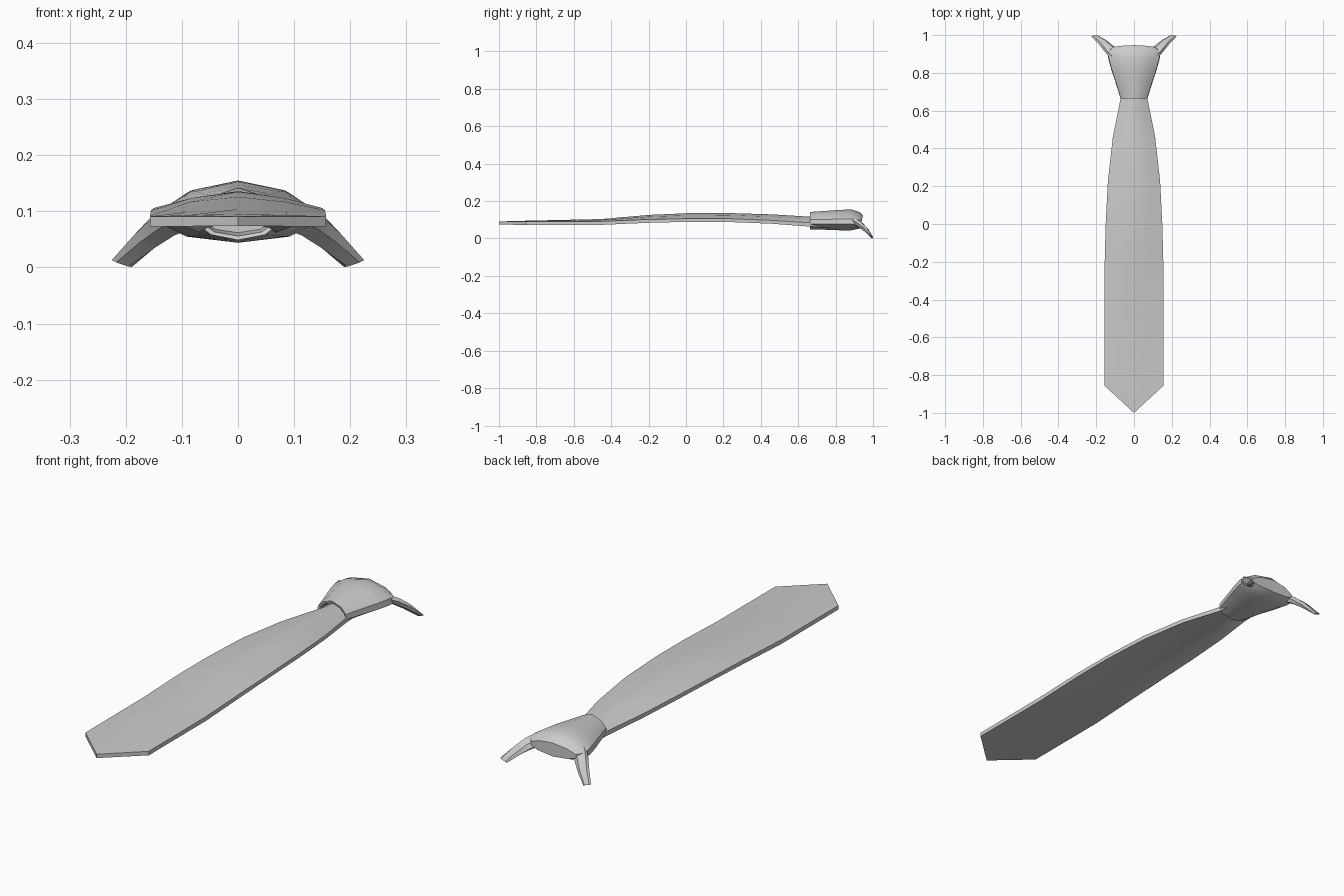
import bpy, bmesh, math
from mathutils import Vector


def loft(name, rings, angle=35):
    """Skin a list of equal-length closed rings and cap both ends."""
    bm = bmesh.new()
    rows = [[bm.verts.new(p) for p in r] for r in rings]
    n = len(rows[0])
    for a, b in zip(rows, rows[1:]):
        for i in range(n):
            j = (i + 1) % n
            bm.faces.new((a[i], a[j], b[j], b[i]))
    bm.faces.new(rows[0])
    bm.faces.new(rows[-1])
    bmesh.ops.remove_doubles(bm, verts=bm.verts, dist=0.0005)
    bmesh.ops.recalc_face_normals(bm, faces=bm.faces)
    me = bpy.data.meshes.new(name)
    bm.to_mesh(me)
    bm.free()
    ob = bpy.data.objects.new(name, me)
    bpy.context.collection.objects.link(ob)
    bpy.context.view_layer.objects.active = ob
    ob.select_set(True)
    bpy.ops.object.shade_smooth_by_angle(angle=math.radians(angle))
    ob.select_set(False)
    return ob


# Blade: crowned strip with a hollow underside
def blade_ring(y, hw, edge_top, mid_top, edge_low, mid_low):
    fs = [-1, -0.55, 0, 0.55, 1]
    top = [(f * hw, y, mid_top + (edge_top - mid_top) * abs(f) ** 1.6) for f in fs]
    low = [(f * hw, y, mid_low + (edge_low - mid_low) * abs(f) ** 1.6) for f in fs]
    return top + low[::-1]


blade = [
    (-1.00, 0.000, 0.091, 0.091, 0.074, 0.074),
    (-0.855, 0.157, 0.091, 0.095, 0.073, 0.077),
    (-0.45, 0.157, 0.092, 0.104, 0.073, 0.086),
    (-0.20, 0.155, 0.102, 0.126, 0.084, 0.107),
    (0.00, 0.150, 0.106, 0.135, 0.089, 0.116),
    (0.23, 0.138, 0.106, 0.136, 0.088, 0.116),
    (0.46, 0.112, 0.097, 0.129, 0.079, 0.106),
    (0.67, 0.070, 0.084, 0.116, 0.063, 0.088),
    (0.74, 0.066, 0.082, 0.112, 0.062, 0.086),
]
loft("tie_blade", [blade_ring(*r) for r in blade])


# Knot: flattened faceted tube widening to the rear, recessed at its mouth
def knot_ring(y, hw, top, low, bow=0.0):
    half = [(0, 1), (0.62, 0.84), (0.98, 0.55), (1, 0.3), (0.68, 0.1), (0, 0)]
    pts = half + [(-x, z) for x, z in half[-2:0:-1]]
    return [(x * hw, y - bow * x * x, low + z * (top - low)) for x, z in pts]


knot = [
    (0.71, 0.058, 0.122, 0.062),
    (0.668, 0.062, 0.130, 0.056),
    (0.664, 0.071, 0.142, 0.049),
    (0.74, 0.095, 0.147, 0.047),
    (0.82, 0.121, 0.153, 0.044),
    (0.885, 0.136, 0.155, 0.044, 0.01),
    (0.930, 0.139, 0.140, 0.053, 0.018),
    (0.947, 0.112, 0.122, 0.062, 0.01),
]
loft("tie_knot", [knot_ring(*r) for r in knot])


# Neck tails: flattened tapering straps curving down and outward
def tail_ring(centre, wide, thick, side):
    c, w, t = Vector(centre), Vector(wide), Vector(thick)
    steps = [(-1, 0), (-0.6, 0.8), (0.6, 0.8), (1, 0), (0.6, -0.8), (-0.6, -0.8)]
    pts = [c + w * a + t * b for a, b in steps]
    return [(side * p.x, p.y, p.z) for p in pts]


tail = [
    ((0.100, 0.895, 0.092), (0.024, -0.018, 0.010), (0.006, 0.008, 0.020)),
    ((0.132, 0.928, 0.076), (0.023, -0.015, 0.010), (0.006, 0.009, 0.016)),
    ((0.165, 0.961, 0.048), (0.021, -0.010, 0.009), (0.004, 0.010, 0.010)),
    ((0.207, 0.995, 0.007), (0.018, -0.002, 0.006), (0.001, 0.005, 0.002)),
]
for label, side in (("left", -1), ("right", 1)):
    loft("neck_tail_" + label, [tail_ring(*r, side) for r in tail])
